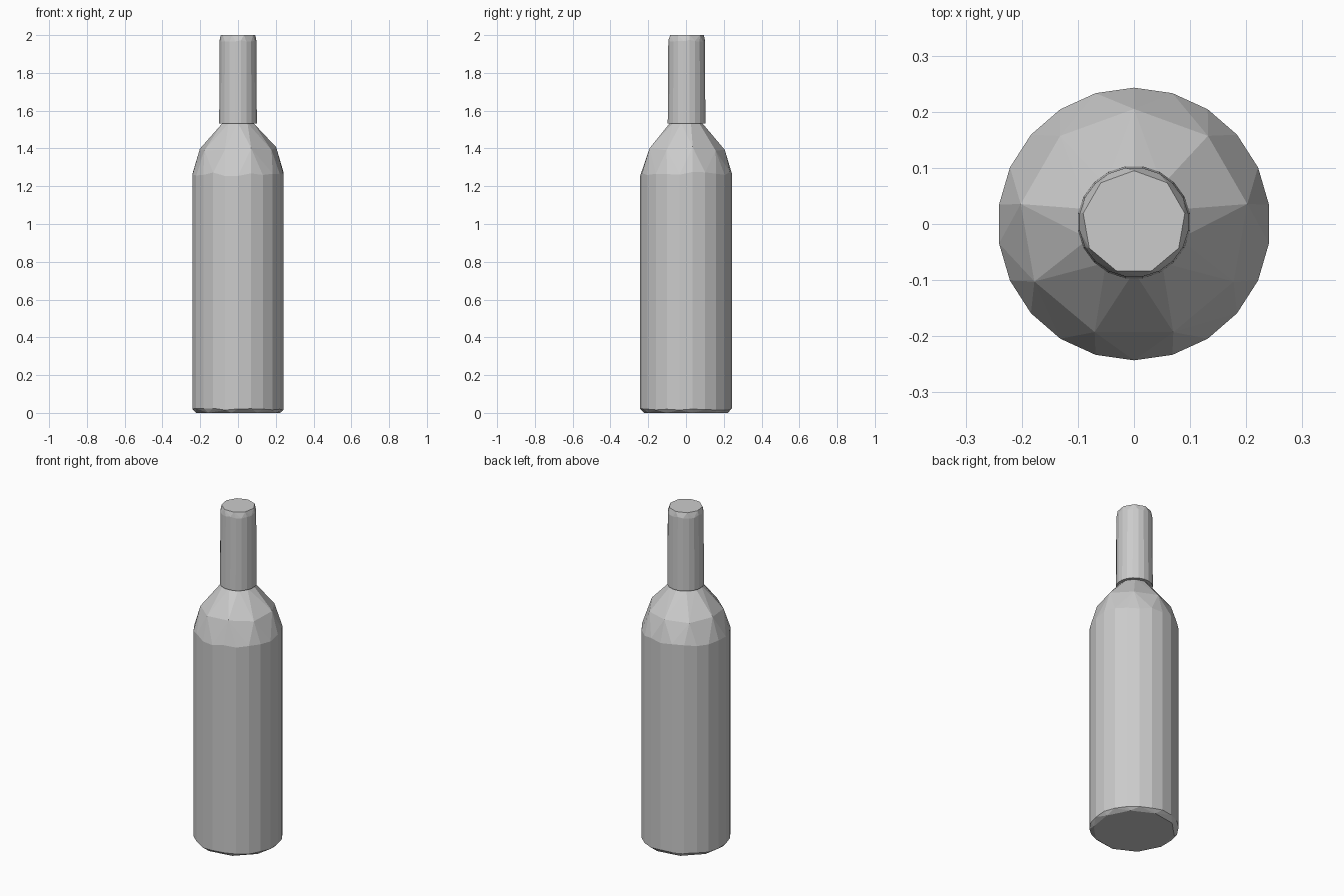
import bpy, bmesh, math, random

random.seed(4)

cube = bpy.data.objects.get("Cube")
if cube:
    bpy.data.objects.remove(cube, do_unlink=True)

# Single grey material
grey = bpy.data.materials.new("plain grey")
grey.use_nodes = True
colour = (0.6, 0.6, 0.6, 1)
grey.diffuse_color = colour
grey.node_tree.nodes["Principled BSDF"].inputs["Base Color"].default_value = colour


def faceted_solid(name, rings, y=0.0):
    """Wrap rings of (sides, radius, height, height jitter, turn) in flat facets."""
    bm = bmesh.new()
    for sides, radius, z, jitter, turn in rings:
        for i in range(sides):
            a = math.tau * (i + turn) / sides
            height = z + random.uniform(-jitter, jitter)
            bm.verts.new((radius * math.cos(a), y + radius * math.sin(a), height))
    hull = bmesh.ops.convex_hull(bm, input=bm.verts)
    unused = [v for v in hull["geom_interior"] if isinstance(v, bmesh.types.BMVert)]
    bmesh.ops.delete(bm, geom=unused, context="VERTS")
    bmesh.ops.dissolve_limit(bm, angle_limit=math.radians(1),
                             verts=bm.verts, edges=bm.edges)
    bmesh.ops.recalc_face_normals(bm, faces=bm.faces)
    mesh = bpy.data.meshes.new(name)
    bm.to_mesh(mesh)
    bm.free()
    mesh.materials.append(grey)
    obj = bpy.data.objects.new(name, mesh)
    bpy.context.collection.objects.link(obj)
    return obj


# Body with a chipped base edge and a coarse, faceted shoulder
faceted_solid("bottle_body", [
    (10, 0.225, 0.0, 0.0, 0.25),
    (22, 0.243, 0.02, 0.006, 0.5),
    (22, 0.243, 1.265, 0.012, 0.5),
    (9, 0.205, 1.395, 0.012, 0.25),
    (10, 0.085, 1.535, 0.0, 0.5),
])

# Neck sleeve, slightly wider than the shoulder opening
faceted_solid("bottle_neck", [
    (20, 0.101, 1.533, 0.0, 0.5),
    (20, 0.098, 1.97, 0.005, 0.5),
    (9, 0.092, 2.0, 0.0, 0.25),
], y=0.003)
